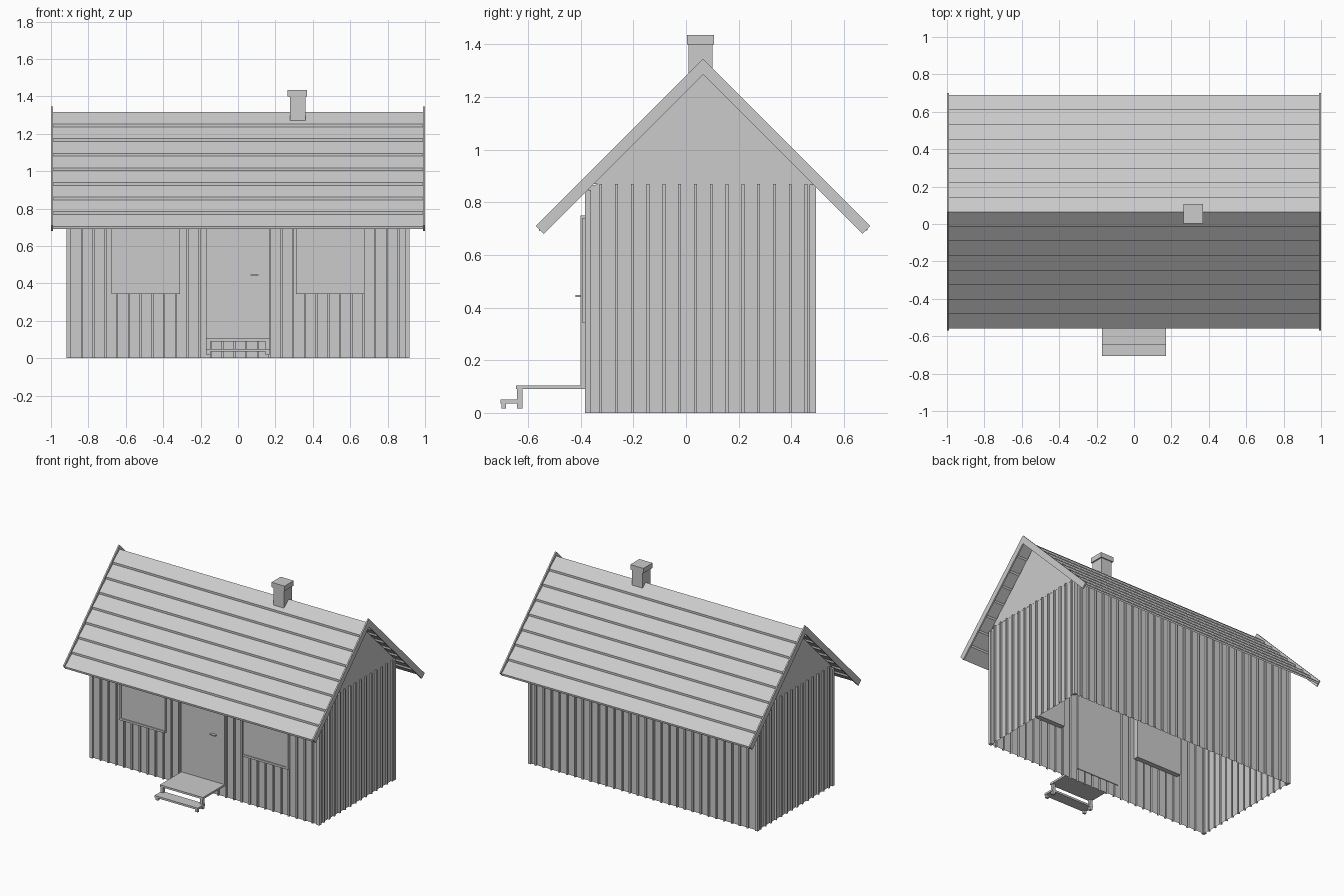
import bpy
import bmesh
from mathutils import Vector

if "Cube" in bpy.data.objects:
    bpy.data.objects.remove(bpy.data.objects["Cube"], do_unlink=True)

grey = bpy.data.materials.new("plain grey")
GREY = (0.6, 0.6, 0.6, 1)
grey.use_nodes = True
grey.diffuse_color = GREY
grey.node_tree.nodes["Principled BSDF"].inputs["Base Color"].default_value = GREY

RIDGE_Y = 0.065
HALF_X, FRONT, BACK = 0.905, -0.37, 0.48   # wall planes
RIB_W, RIB_D = 0.011, 0.013


def finish(name, bm, fix=True):
    if fix:
        bmesh.ops.recalc_face_normals(bm, faces=bm.faces)
    mesh = bpy.data.meshes.new(name)
    bm.to_mesh(mesh)
    bm.free()
    mesh.materials.append(grey)
    obj = bpy.data.objects.new(name, mesh)
    bpy.context.collection.objects.link(obj)
    return obj


def box(name, x, y, z):
    bm = bmesh.new()
    bmesh.ops.create_cube(bm, size=1)
    for v in bm.verts:
        v.co = [lo if c < 0 else hi for c, (lo, hi) in zip(v.co, (x, y, z))]
    return finish(name, bm)


def prism(name, profile, x0, x1):
    """Extrude a closed (y, z) profile along x."""
    bm = bmesh.new()
    face = bm.faces.new([bm.verts.new((x0, y, z)) for y, z in profile])
    new = bmesh.ops.extrude_face_region(bm, geom=[face])["geom"]
    moved = [g for g in new if isinstance(g, bmesh.types.BMVert)]
    bmesh.ops.translate(bm, verts=moved, vec=(x1 - x0, 0, 0))
    return finish(name, bm)


def under_roof(y):
    return 1.295 - abs(y - RIDGE_Y)


# Ribbed wall sheets, open at the bottom
def ribbed_wall(name, start, end, outward, rib_positions, axis):
    bm = bmesh.new()
    out = Vector(outward) * RIB_D
    line, rib_starts = [Vector(start)], []
    for p in rib_positions:
        a, b = Vector(start), Vector(start)
        a[axis], b[axis] = p - RIB_W / 2, p + RIB_W / 2
        rib_starts.append(len(line))
        line += [a, a + out, b + out, b]
    line.append(Vector(end))
    low = [bm.verts.new((p.x, p.y, 0)) for p in line]
    top = [bm.verts.new((p.x, p.y, min(0.87, under_roof(p.y)))) for p in line]
    for i in range(len(line) - 1):
        bm.faces.new((low[i], low[i + 1], top[i + 1], top[i]))
    for i in rib_starts:
        bm.faces.new(top[i:i + 4])
    bmesh.ops.recalc_face_normals(bm, faces=bm.faces)
    bm.normal_update()
    if sum(f.normal.dot(out) * f.calc_area() for f in bm.faces) < 0:
        bmesh.ops.reverse_faces(bm, faces=bm.faces)
    return finish(name, bm, fix=False)


long_ribs = [-0.834 + 0.0627 * k for k in range(28)]
end_ribs = [-0.324 + 0.06 * k for k in range(14)]
for name, y, side in (("front_wall", FRONT, -1), ("back_wall", BACK, 1)):
    ribbed_wall(name, (-HALF_X, y, 0), (HALF_X, y, 0), (0, side, 0), long_ribs, 0)
for name, side in (("left", 1), ("right", -1)):
    x = side * HALF_X
    ribbed_wall(name + "_wall", (x, FRONT, 0), (x, BACK, 0), (side, 0, 0), end_ribs, 1)
    # Gable triangle above the ribs
    half = under_roof(RIDGE_Y) - 0.87
    prism(name + "_gable",
          [(RIDGE_Y - half, 0.87), (RIDGE_Y + half, 0.87), (RIDGE_Y, under_roof(RIDGE_Y))],
          x - side * 0.01, x + side * 0.001)
    # Corner posts
    for end, y, s in (("front", FRONT, -1), ("back", BACK, 1)):
        box(f"{name}_{end}_corner", sorted((x - side * 0.01, x + side * RIB_D)),
            sorted((y - s * 0.01, y + s * RIB_D)), (0, under_roof(y + s * RIB_D)))

# Overlapping roof boards, one stepped profile per slope
BOARDS, RUN = 8, 0.625
for name, side in (("front_roof", -1), ("back_roof", 1)):
    upper = []
    for k in range(BOARDS):
        for d, drop in ((k, 0.03), (k + 1, 0.015)):
            run = d * RUN / BOARDS
            upper.append((RIDGE_Y + side * run, 1.345 - run - drop))
    lower = [(y - side * 0.002, z - 0.014) for y, z in reversed(upper)]
    lower[-1] = (RIDGE_Y, lower[-1][1])
    prism(name, upper + lower, -0.992, 0.992)

# Bargeboards on both gable ends
barge = [(RIDGE_Y, 1.345), (0.70, 0.71), (0.67, 0.68),
         (RIDGE_Y, 1.285), (-0.54, 0.68), (-0.57, 0.71)]
for name, side in (("left", 1), ("right", -1)):
    prism(name + "_bargeboard", barge, side * 0.99, side * 1.0)

# Chimney
box("chimney_stack", (0.277, 0.36), (0.01, 0.10), (1.2, 1.40))
box("chimney_cap", (0.265, 0.37), (0.003, 0.107), (1.40, 1.435))

# Windows with a thin strip along the outer side and the bottom
for name, s in (("left", 1), ("right", -1)):
    box(name + "_window", sorted((s * 0.31, s * 0.66)), (-0.388, -0.335), (0.355, 0.74))
    box(name + "_window_sill", sorted((s * 0.31, s * 0.675)), (-0.394, -0.335), (0.342, 0.357))
    box(name + "_window_side", sorted((s * 0.66, s * 0.675)), (-0.394, -0.335), (0.342, 0.74))

# Door and handle
box("door", (-0.172, 0.172), (-0.40, -0.365), (0.09, 0.75))
box("door_handle", (0.068, 0.11), (-0.42, -0.40), (0.441, 0.448))

# Front steps
box("step_platform", (-0.172, 0.172), (-0.645, -0.38), (0.09, 0.104))
box("step_tread", (-0.172, 0.172), (-0.705, -0.622), (0.036, 0.05))
for name, s in (("left", 1), ("right", -1)):
    x = sorted((s * 0.148, s * 0.168))
    box(name + "_step_post", x, (-0.642, -0.622), (0.016, 0.09))
    box(name + "_step_foot", x, (-0.70, -0.684), (0.016, 0.036))
